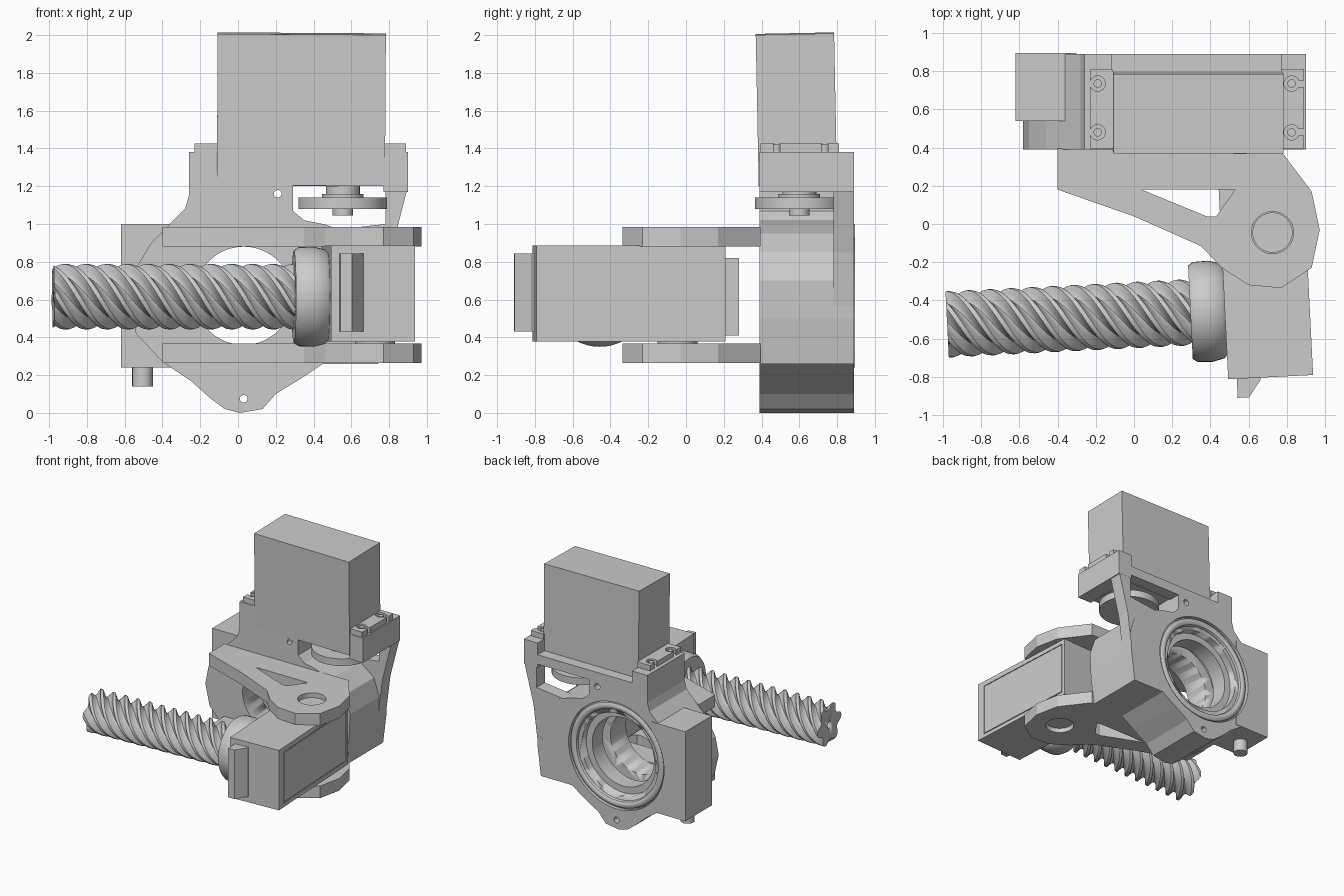
import bpy, bmesh, math
from mathutils import Matrix, Vector

if "Cube" in bpy.data.objects:
    bpy.data.objects.remove(bpy.data.objects["Cube"])

# ---------- helpers ----------
def finish(name, bm, smooth=False):
    bmesh.ops.recalc_face_normals(bm, faces=bm.faces)
    me = bpy.data.meshes.new(name)
    bm.to_mesh(me)
    bm.free()
    ob = bpy.data.objects.new(name, me)
    bpy.context.collection.objects.link(ob)
    if smooth:
        bpy.ops.object.select_all(action='DESELECT')
        ob.select_set(True)
        bpy.context.view_layer.objects.active = ob
        bpy.ops.object.shade_smooth_by_angle(angle=math.radians(35))
    return ob

def prism(name, pts, axis, lo, hi):
    """Extrude a 2D outline along y (points are x,z) or z (points are x,y)."""
    bm = bmesh.new()
    place = (lambda p, t: (p[0], t, p[1])) if axis == 'y' else (lambda p, t: (p[0], p[1], t))
    f = bm.faces.new([bm.verts.new(place(p, lo)) for p in pts])
    r = bmesh.ops.extrude_face_region(bm, geom=[f])
    d = Vector(place((0, 0), hi - lo))
    bmesh.ops.translate(bm, vec=d, verts=[v for v in r['geom'] if isinstance(v, bmesh.types.BMVert)])
    return finish(name, bm)

def box(name, x0, x1, y0, y1, z0, z1):
    return prism(name, [(x0, y0), (x1, y0), (x1, y1), (x0, y1)], 'z', z0, z1)

def lathe(name, center, axis, prof, n=48, closed=False):
    """Revolve (offset, radius) profile about an axis through center; caps unless closed."""
    c = Vector(center)
    rot = Vector((0, 0, 1)).rotation_difference(Vector({'x': (1, 0, 0), 'y': (0, 1, 0), 'z': (0, 0, 1)}[axis]))
    bm = bmesh.new()
    rings = [[bm.verts.new(c + rot @ Vector((r * math.cos(2 * math.pi * i / n), r * math.sin(2 * math.pi * i / n), t)))
              for i in range(n)] for t, r in prof]
    pairs = list(zip(rings, rings[1:])) + ([(rings[-1], rings[0])] if closed else [])
    for a, b in pairs:
        for i in range(n):
            bm.faces.new((a[i], a[(i + 1) % n], b[(i + 1) % n], b[i]))
    if not closed:
        bm.faces.new(rings[0])
        bm.faces.new(rings[-1])
    return finish(name, bm, True)

def cyl(name, center, axis, r, lo, hi, n=48):
    return lathe(name, center, axis, [(lo, r), (hi, r)], n)

def cut(obs, cutters):
    for ob in obs:
        for c in cutters:
            m = ob.modifiers.new('cut', 'BOOLEAN')
            m.operation, m.solver, m.object = 'DIFFERENCE', 'EXACT', c
        bpy.context.view_layer.update()
        dg = bpy.context.evaluated_depsgraph_get()
        me = bpy.data.meshes.new_from_object(ob.evaluated_get(dg))
        ob.modifiers.clear()
        ob.data = me
    for c in cutters:
        bpy.data.objects.remove(c)

# ---------- housing ----------
CX, CZ = 0.03, 0.62
outline = [(-.07, .02), (.01, 0), (.13, .02), (.2, .1), (.33, .18), (.45, .26), (.74, .26), (.77, .5),
           (.78, .7), (.73, .85), (.6, .95), (.45, 1.0), (.35, 1.02), (.29, 1.07), (.29, 1.23), (-.12, 1.23),
           (-.26, 1.15), (-.28, 1.08), (-.36, 1.0), (-.46, .9), (-.55, .75), (-.58, .6), (-.54, .42),
           (-.4, .27), (-.25, .17), (-.15, .08)]
body = prism('housing', outline, 'y', .39, .89)
block = box('side_block', -.62, -.3, .54, .895, .24, 1.0)
cut([body, block], [cyl('bore', (CX, 0, CZ), 'y', .26, .3, 1, 64),
                    cyl('bore_step', (CX, 0, CZ), 'y', .345, .6, 1, 64),
                    cyl('bore_recess', (CX, 0, CZ), 'y', .45, .86, 1, 64)])
cut([body], [cyl('screw_hole', (x, 0, z), 'y', .025, .3, 1, 16)
             for x, z in ((.21, 1.16), (.03, .075), (.72, .6))])
for i, (x, z) in enumerate(((.21, 1.16), (.03, .075))):
    lathe('hole_rim_%d' % i, (x, .388, z), 'y', [(0, .02), (0, .034), (.02, .034), (.02, .02)], 24, True)

# bearing in the rear face
torus = [(.03 * math.sin(a), .41 + .032 * math.cos(a)) for a in [k * math.pi / 5 for k in range(10)]]
lathe('bearing_seal', (CX, .862, CZ), 'y', torus, 64, True)
lathe('bearing_inner_ring', (CX, 0, CZ), 'y', [(.66, .29), (.66, .35), (.8, .35), (.8, .29)], 64, True)

# servo cradle on top of the housing
box('cradle_left', -.26, -.115, .39, .89, 1.14, 1.38)
box('cradle_right', .77, .9, .39, .89, 1.17, 1.38)
box('cradle_back', -.15, .8, .79, .89, 1.2, 1.28)
box('cradle_step', -.12, .04, .392, .89, 1.2, 1.28)
prism('cradle_strut', [(.52, .97), (.78, 1.0), (.78, 1.2), (.9, 1.2), (.81, .85), (.765, .5), (.6, .6)], 'y', .78, .889)
cyl('bottom_peg', (-.505, .7, 0), 'z', .055, .14, .26, 24)

# ---------- upright servo ----------
servo = box('upper_servo', -.112, .778, .385, .8, 1.19, 1.99)
servo.data.transform(Matrix.Translation((0, 0, 1.2)) @ Matrix.Rotation(.02, 4, 'X')
                     @ Matrix.Rotation(.006, 4, 'Y') @ Matrix.Translation((0, 0, -1.192)))
for side, x0, x1, hx, ox in (('left', -.23, -.11, -.19, -.24), ('right', .77, .89, .825, .9)):
    flange = box('servo_flange_' + side, x0, x1, .395, .81, 1.37, 1.425)
    cutters = []
    for y in (.48, .735):
        cutters += [cyl('flange_hole', (hx, y, 0), 'z', .04, 1.3, 1.5, 24),
                    box('flange_slot', min(hx, ox), max(hx, ox), y - .017, y + .017, 1.3, 1.5)]
    cut([flange], cutters)
    for y in (.48, .735):
        cyl('flange_screw_' + side, (hx, y, 0), 'z', .022, 1.36, 1.42, 16)
HX, HY = .555, .6
cyl('horn_disc', (HX, HY, 0), 'z', .235, 1.08, 1.14)
lathe('horn_hub', (HX, HY, 0), 'z', [(1.045, .055), (1.085, .055), (1.085, .11), (1.16, .11), (1.16, .09), (1.2, .09)], 32)

# ---------- clevis arms ----------
arm_pts = [(-.4, .395), (-.4, .18), (0, .04), (.35, -.115), (.46, -.23), (.6, -.32), (.77, -.335),
           (.93, -.23), (.972, -.03), (.93, .17), (.76, .395)]
PX, PY = .725, -.045
for name, z0, z1 in (('lower_arm', .265, .368), ('upper_arm', .88, .983)):
    arm = prism(name, arm_pts, 'z', z0, z1)
    cut([arm], [cyl('pivot_hole', (PX, PY, 0), 'z', .11, 0, 1.2),
                prism('arm_window', [(.04, .18), (.38, .04), (.43, .04), (.53, .18)], 'z', 0, 1.2)])
pin = cyl('pivot_pin', (PX, PY, 0), 'z', .105, .3, .945)

# ---------- swinging servo with screw (built square, then yawed about the pivot) ----------
swing = []
case = box('swing_servo', .455, .9, -.8, .2, .378, .887)
cut([case], [box('panel_cut', .893, 1, -.73, .17, .41, .845)])
panel = box('swing_servo_panel', .8, .899, -.722, .162, .418, .837)
tab_f = prism('swing_tab_front', [(.5, -.78), (.5, -.9), (.56, -.9), (.625, -.81), (.625, -.78)], 'z', .43, .845)
tab_b = box('swing_tab_back', .47, .56, .18, .29, .41, .82)
SY, SZ = -.44, .615
collar = lathe('screw_collar', (0, SY, SZ), 'x', [(.275, .2), (.275, .245), (.3, .262), (.38, .265), (.44, .25), (.455, .235), (.455, .2)], 48)
hub = cyl('collar_hub', (0, SY, SZ), 'x', .18, .43, .5, 32)

# six-start screw: a lobed section twisted along x
bm = bmesh.new()
lobe = [.172, .174, .17, .148, .128, .122, .128, .148]
starts, steps, x0, x1, pitch = 6, 110, -1.0, .3, .66
n = starts * len(lobe)
rings = []
for s in range(steps + 1):
    x = x0 + (x1 - x0) * s / steps
    ring = []
    for k in range(n):
        a = 2 * math.pi * (k / n - (x - x0) / pitch)
        r = lobe[k % len(lobe)]
        ring.append(bm.verts.new((x, SY - r * math.cos(a), SZ + r * math.sin(a))))
    rings.append(ring)
for a, b in zip(rings, rings[1:]):
    for k in range(n):
        bm.faces.new((a[k], a[(k + 1) % n], b[(k + 1) % n], b[k]))
bm.faces.new(rings[0])
bm.faces.new(rings[-1])
screw = finish('drive_screw', bm, True)
cut([screw], [cyl('screw_bore', (0, SY, SZ), 'x', .03, -1.1, -.9, 16)])

yaw = Matrix.Translation((PX, PY, 0)) @ Matrix.Rotation(.05, 4, 'Z') @ Matrix.Translation((-PX, -PY, 0))
for ob in (case, panel, tab_f, tab_b, collar, hub, screw):
    ob.data.transform(yaw)
